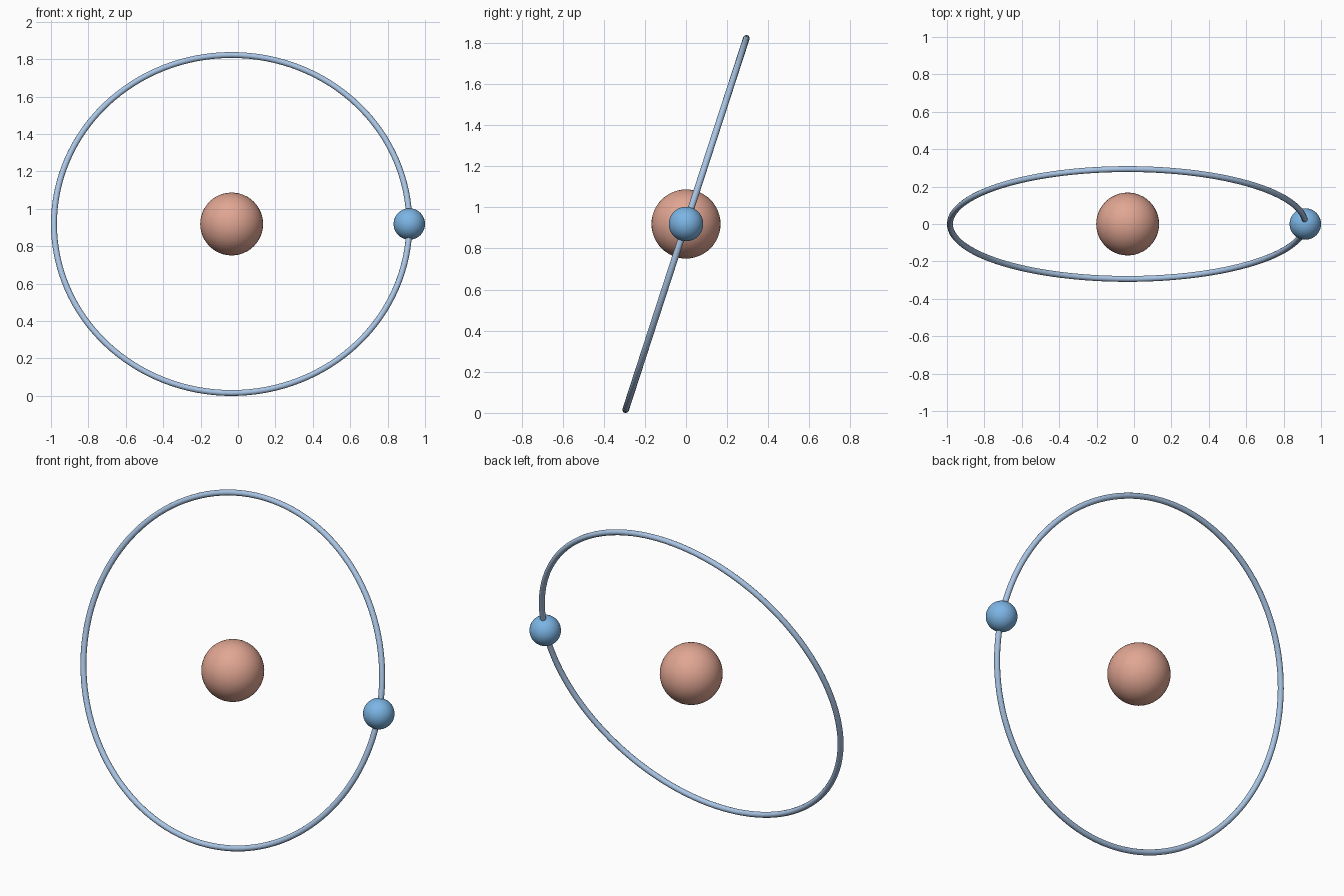
import bpy
import math

if "Cube" in bpy.data.objects:
    bpy.data.objects.remove(bpy.data.objects["Cube"])

CX, CZ = -0.034, 0.919     # centre of the atom
R, TUBE = 0.95, 0.016      # orbit radius and thickness


def finish(name, color):
    obj = bpy.context.object
    obj.name = name
    mat = bpy.data.materials.new(name + "_color")
    mat.diffuse_color = (*color, 1)
    mat.use_nodes = True
    mat.node_tree.nodes["Principled BSDF"].inputs["Base Color"].default_value = mat.diffuse_color
    obj.data.materials.append(mat)
    bpy.ops.object.shade_smooth()


def ball(name, x, radius, color):
    bpy.ops.mesh.primitive_uv_sphere_add(segments=48, ring_count=24, radius=radius,
                                         location=(x, 0, CZ))
    finish(name, color)


# Central nucleus and the electron riding on the orbit
ball("nucleus", CX, 0.168, (0.75, 0.38, 0.29))
ball("electron", CX + R, 0.084, (0.20, 0.46, 0.78))

# Orbit ring, leaning 18 degrees back from upright
bpy.ops.mesh.primitive_torus_add(major_radius=R, minor_radius=TUBE,
                                 major_segments=128, minor_segments=12,
                                 location=(CX, 0, CZ),
                                 rotation=(math.radians(72), 0, 0))
finish("orbit_ring", (0.40, 0.56, 0.78))
